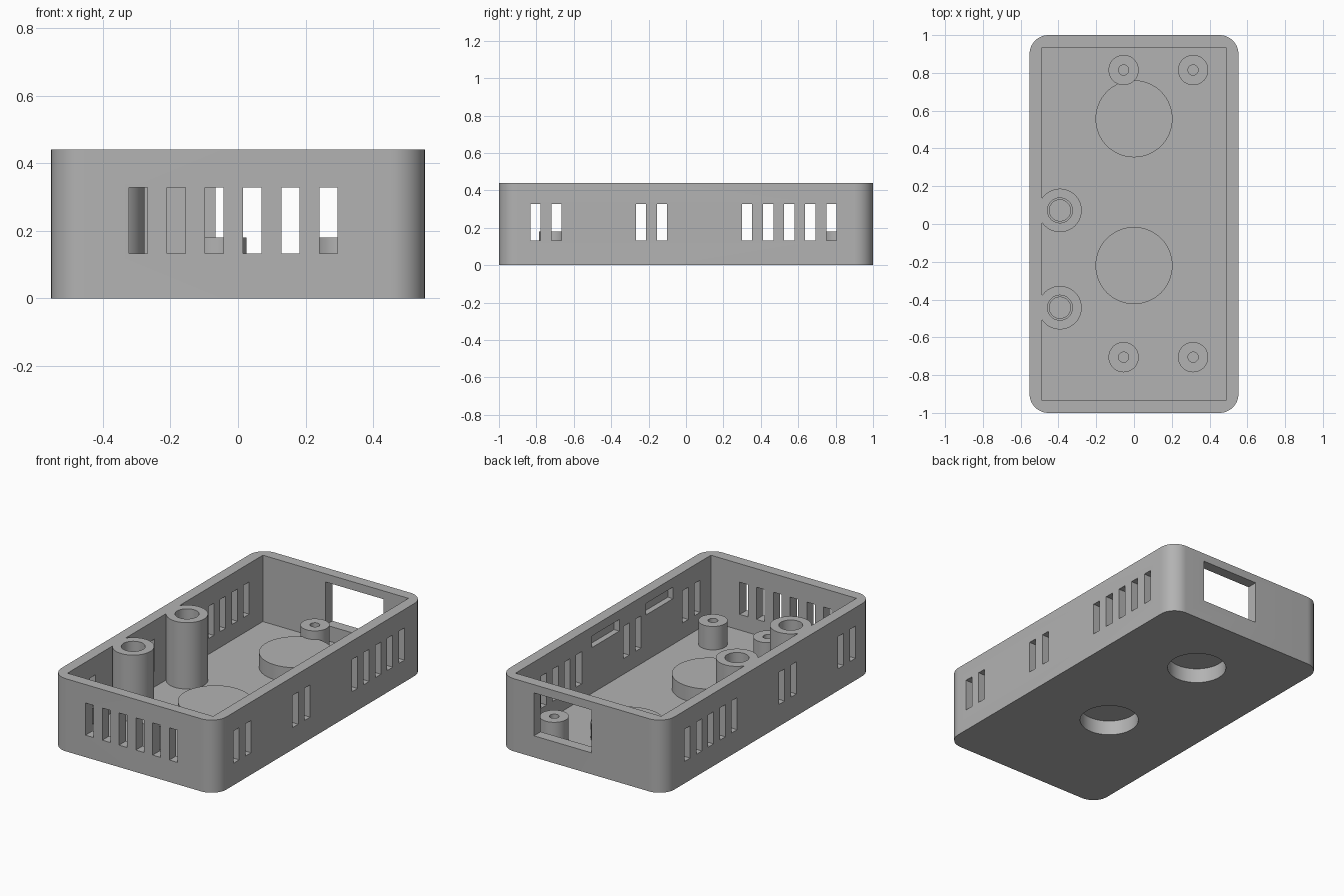
import bpy, bmesh, math
from mathutils import Matrix, Vector

if "Cube" in bpy.data.objects:
    bpy.data.objects.remove(bpy.data.objects["Cube"], do_unlink=True)

HALF_X, HEIGHT, WALL, FLOOR = 0.553, 0.44, 0.065, 0.038
IN_X, IN_Y = HALF_X - WALL, 1 - WALL

grey = bpy.data.materials.new("plain_grey")
grey.use_nodes = True
colour = (0.45, 0.45, 0.45, 1)
grey.diffuse_color = colour
grey.node_tree.nodes["Principled BSDF"].inputs["Base Color"].default_value = colour


def add_box(bm, x0, x1, y0, y1, z0, z1):
    centre = Vector(((x0 + x1) / 2, (y0 + y1) / 2, (z0 + z1) / 2))
    size = Matrix.Diagonal((x1 - x0, y1 - y0, z1 - z0, 1))
    bmesh.ops.create_cube(bm, size=1, matrix=Matrix.Translation(centre) @ size)


def make_object(name, bm):
    mesh = bpy.data.meshes.new(name)
    bmesh.ops.recalc_face_normals(bm, faces=bm.faces)
    bm.to_mesh(mesh)
    bm.free()
    mesh.materials.append(grey)
    obj = bpy.data.objects.new(name, mesh)
    bpy.context.collection.objects.link(obj)
    return obj


def activate(obj):
    bpy.ops.object.select_all(action='DESELECT')
    obj.select_set(True)
    bpy.context.view_layer.objects.active = obj


def smooth(obj):
    activate(obj)
    bpy.ops.object.shade_smooth_by_angle(angle=math.radians(30))


def cut(target, bm):
    """Subtract the cutter mesh from the target."""
    cutter = make_object("cutter", bm)
    cutter.hide_render = True
    mod = target.modifiers.new("cut", 'BOOLEAN')
    mod.operation, mod.solver, mod.object = 'DIFFERENCE', 'EXACT', cutter
    activate(target)
    bpy.ops.object.modifier_apply(modifier=mod.name)
    bpy.data.objects.remove(cutter, do_unlink=True)


def lathe(name, profile, x, y):
    """Revolve a closed (radius, height) profile about a vertical axis."""
    bm = bmesh.new()
    verts = [bm.verts.new((r, 0, z)) for r, z in profile]
    edges = [bm.edges.new((a, b)) for a, b in zip(verts, verts[1:] + verts[:1])]
    bmesh.ops.spin(bm, geom=verts + edges, axis=(0, 0, 1), cent=(0, 0, 0),
                   angle=math.tau, steps=64, use_duplicate=False)
    bmesh.ops.remove_doubles(bm, verts=bm.verts, dist=1e-4)
    bmesh.ops.translate(bm, verts=bm.verts, vec=(x, y, 0))
    smooth(make_object(name, bm))


# Case: box with rounded upright corners
bm = bmesh.new()
add_box(bm, -HALF_X, HALF_X, -1, 1, 0, HEIGHT)
upright = [e for e in bm.edges if abs(e.verts[0].co.z - e.verts[1].co.z) > 0.1]
bmesh.ops.bevel(bm, geom=upright, offset=0.1, segments=12, profile=0.5, affect='EDGES')
case = make_object("case", bm)

# Open cavity
bm = bmesh.new()
add_box(bm, -IN_X, IN_X, -IN_Y, IN_Y, FLOOR, 1)
cut(case, bm)

# Vent slots through the long sides and the front
SLOT, PITCH, LOW, TOP = 0.027, 0.1125, 0.133, 0.328
bm = bmesh.new()
for start, count in ((-0.805, 2), (-0.24, 2), (0.327, 5)):
    for i in range(count):
        y = start + PITCH * i
        add_box(bm, -1, 1, y - SLOT, y + SLOT, LOW, TOP)
cut(case, bm)
bm = bmesh.new()
for i in range(6):
    x = -0.295 + PITCH * i
    add_box(bm, x - SLOT, x + SLOT, -1.2, -0.8, LOW, TOP)
# Connector window in the back
add_box(bm, -0.067, 0.319, 0.8, 1.2, 0.13, 0.39)
# Blind latch notches inside the left wall
TOWERS_Y = (0.072, -0.443)
for y in TOWERS_Y:
    add_box(bm, 0.4, IN_X + 0.035, y - 0.13, y + 0.13, 0.315, 0.385)
cut(case, bm)

# Round pockets open from below
POCKETS_Y, POCKET_R = (0.557, -0.22), 0.166
bm = bmesh.new()
for y in POCKETS_Y:
    bmesh.ops.create_cone(bm, cap_ends=True, segments=64, radius1=POCKET_R,
                          radius2=POCKET_R, depth=0.4, matrix=Matrix.Translation((0, y, 0)))
cut(case, bm)
smooth(case)

# Raised caps over the pockets
for i, y in enumerate(POCKETS_Y):
    lathe(f"pocket_cap_{i + 1}", [(0, 0.128), (0.204, 0.128), (0.204, 0.02),
                                  (POCKET_R, 0.02), (POCKET_R, 0.09), (0, 0.09)], 0, y)

# Short board posts
for x in (-0.055, 0.313):
    for y in (0.815, -0.705):
        lathe("board_post", [(0.08, 0.02), (0.08, 0.18), (0.027, 0.18), (0.027, 0.02)], x, y)

# Tall screw towers merged into the right wall, with stepped bores
for y in TOWERS_Y:
    lathe("screw_tower", [(0.115, 0.02), (0.115, HEIGHT), (0.066, HEIGHT),
                          (0.066, 0.26), (0.056, 0.26), (0.056, 0.02)], -0.392, y)
